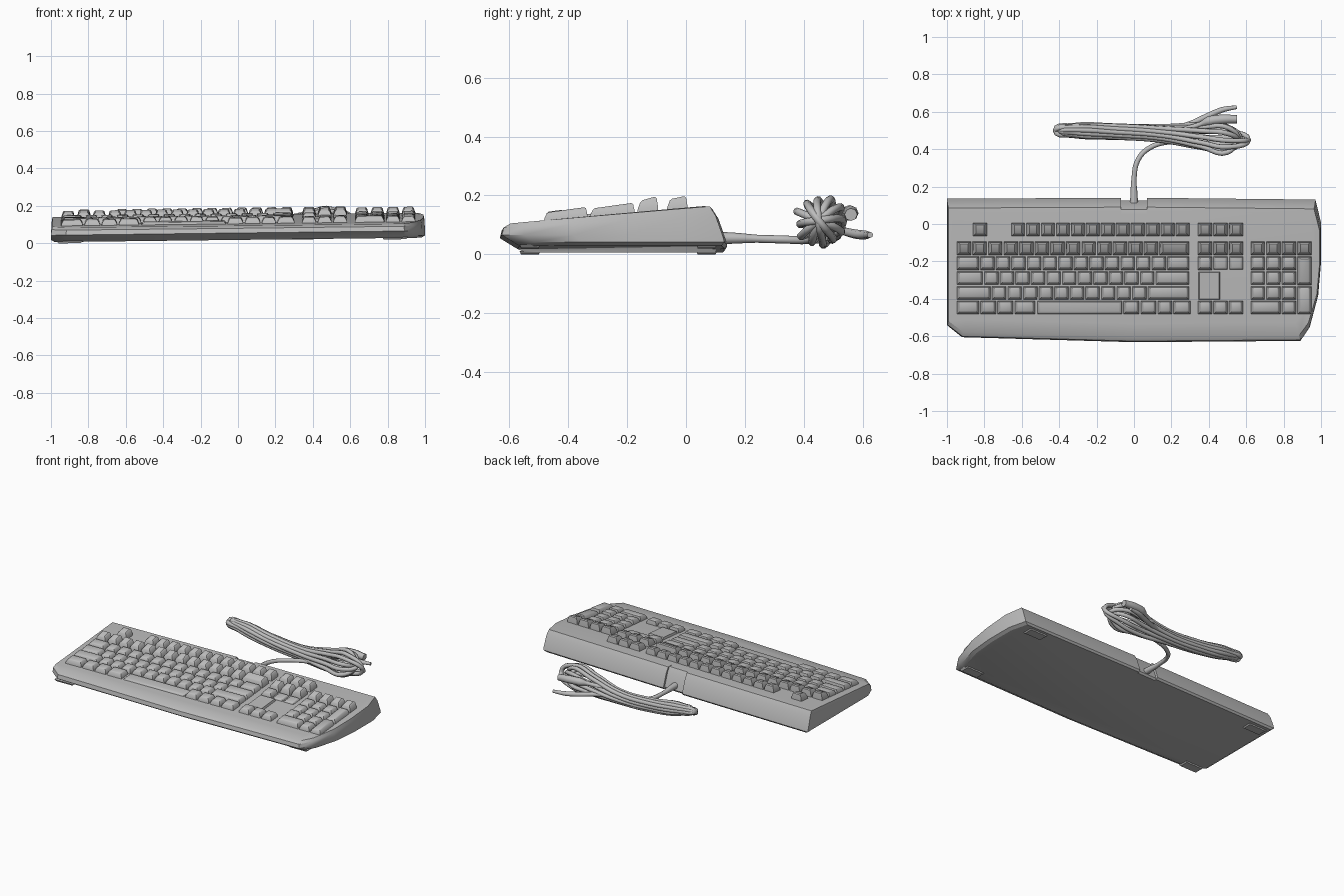
import bpy, bmesh, math, random
from mathutils import Vector

if "Cube" in bpy.data.objects:
    bpy.data.objects.remove(bpy.data.objects["Cube"])

random.seed(4)
grey = bpy.data.materials.new("mid_grey_plastic")
grey.diffuse_color = (0.5, 0.5, 0.5, 1)
grey.use_nodes = True
grey.node_tree.nodes["Principled BSDF"].inputs["Base Color"].default_value = grey.diffuse_color

ROLL = 0.012                      # the keyboard leans slightly: right end higher
def deck(y):                      # height of the sloping top plate
    return 0.10 + 0.089 * (y + 0.53)

def finish(name, bm, angle=35, roll=True):
    if roll:
        for v in bm.verts:
            v.co.z += ROLL * v.co.x
    bmesh.ops.recalc_face_normals(bm, faces=bm.faces)
    me = bpy.data.meshes.new(name)
    bm.to_mesh(me)
    bm.free()
    ob = bpy.data.objects.new(name, me)
    bpy.context.collection.objects.link(ob)
    me.materials.append(grey)
    bpy.ops.object.select_all(action='DESELECT')
    ob.select_set(True)
    bpy.context.view_layer.objects.active = ob
    bpy.ops.object.shade_smooth_by_angle(angle=math.radians(angle))
    return ob

def loft(bm, rings):
    """Skin a stack of point rings and cap both ends."""
    rows = [[bm.verts.new(p) for p in r] for r in rings]
    n = len(rows[0])
    for a, b in zip(rows, rows[1:]):
        for i in range(n):
            j = (i + 1) % n
            bm.faces.new((a[i], a[j], b[j], b[i]))
    bm.faces.new(rows[0])
    bm.faces.new(rows[-1])

def rect(x0, x1, y0, y1, zf):
    return [(x, y, zf(y)) for x, y in ((x0, y0), (x1, y0), (x1, y1), (x0, y1))]

# --- case: plan outline lofted through six levels
outline = [(-1, .135), (-1, -.54), (-.92, -.605), (0, -.632), (.89, -.625), (.94, -.55),
           (.985, -.38), (1, -.2), (1, 0), (.97, .13), (.07, .14), (.07, .125),
           (-.07, .125), (-.07, .14)]
# side inset, front shift, back shift, front z, back z
levels = [(.02, .06, -.01, .018, .018), (0, .04, 0, .03, .03), (0, 0, -.005, .055, .05),
          (.003, .006, -.03, .08, .12), (.008, .03, -.05, .094, .152),
          (.03, .10, -.075, deck(-.53), deck(.065))]
def level(inset, f, b, zf, zb):
    pts = []
    for x, y in outline:
        t = (y + .63) / .77
        pts.append((x * (1 - inset), y + f + (b - f) * t, zf + (zb - zf) * t))
    return pts
bm = bmesh.new()
loft(bm, [level(*l) for l in levels])
finish("keyboard_case", bm, 28)

# --- feet under the four corners
bm = bmesh.new()
for x in (-.9, .84):
    for y in (-.53, .07):
        loft(bm, [rect(x - .06, x + .06, y - .03, y + .03, lambda q: .011),
                  rect(x - .07, x + .07, y - .035, y + .035, lambda q: .022)])
finish("feet", bm)

# --- keys: tapered caps with a rounded shoulder
def add_key(bm, x0, x1, y0, y1, h, tilt=0.0):
    g = .004
    x0, x1, y0, y1 = x0 + g, x1 - g, y0 + g, y1 - g
    yc = (y0 + y1) / 2
    def up(k):
        return lambda y: deck(y) + h * k + tilt * (y - yc) * k
    loft(bm, [rect(x0, x1, y0, y1, lambda y: deck(y) - .004),
              rect(x0 + .002, x1 - .002, y0 + .002, y1 - .001, up(.3)),
              rect(x0 + .010, x1 - .010, y0 + .010, y1 - .005, up(.86)),
              rect(x0 + .017, x1 - .017, y0 + .017, y1 - .012, up(1))])

U, P = .0833, .079                 # key width unit, row pitch
LEFT, NAV, PAD = -.95, .338, .62
ROWS = {0: -.03, 1: -.13, 2: -.21, 3: -.29, 4: -.37, 5: -.447}
HEIGHT = {0: .041, 1: .042, 2: .029, 3: .026, 4: .03, 5: .03}
TILT = {0: .12, 1: .2, 2: .05, 3: .05, 4: .05, 5: .05}

def key_row(bm, row, x, widths, u=U, scale=1.0):
    y = ROWS[row]
    for w in widths:
        add_key(bm, x, x + w * u, y - P / 2, y + P / 2, HEIGHT[row] * scale, TILT[row])
        x += w * u

bm = bmesh.new()
key_row(bm, 0, -.865, [1])
key_row(bm, 0, -.66, [1] * 12, .08)
finish("function_keys", bm)

bm = bmesh.new()
key_row(bm, 1, LEFT, [1] * 13 + [2])
key_row(bm, 2, LEFT, [1.5] + [1] * 12 + [1.5])
key_row(bm, 3, LEFT, [1.75] + [1] * 11 + [2.25])
key_row(bm, 4, LEFT, [2.25] + [1] * 10 + [2.75])
key_row(bm, 5, LEFT, [1.5, 1.1, 1.1, 1.4])
key_row(bm, 5, -.06, [1.1, 1.1, 1.0, 1.2])
finish("letter_keys", bm)

bm = bmesh.new()
key_row(bm, 5, -.52, [.46], 1, .4)
finish("space_bar", bm)

bm = bmesh.new()
for row in (0, 1, 5):
    key_row(bm, row, NAV, [1] * 3)
key_row(bm, 2, NAV, [1])
key_row(bm, 2, NAV + U, [1] * 2, U, .45)
finish("navigation_keys", bm)

bm = bmesh.new()
key_row(bm, 1, PAD, [1] * 4)
for row in (2, 3, 4):
    key_row(bm, row, PAD, [1] * 3)
key_row(bm, 5, PAD, [2, 1])
for low, high in ((3, 2), (5, 4)):  # two tall keys on the right
    add_key(bm, PAD + 3 * U, PAD + 4 * U, ROWS[low] - P / 2, ROWS[high] + P / 2, .029, .05)
finish("number_pad_keys", bm)

# --- flat raised panel above the arrow keys
bm = bmesh.new()
loft(bm, [rect(.345, .46, -.405, -.255, lambda y: deck(y) - .003),
          rect(.35, .455, -.40, -.26, lambda y: deck(y) + .014)])
finish("arrow_panel", bm)

# --- cables
def cable(name, pts, radius=.0135, closed=False, radii=None):
    cu = bpy.data.curves.new(name, 'CURVE')
    cu.dimensions = '3D'
    cu.bevel_depth = radius
    cu.bevel_resolution = 2
    cu.resolution_u = 5
    cu.use_fill_caps = True
    sp = cu.splines.new('BEZIER')
    sp.bezier_points.add(len(pts) - 1)
    for i, (bp, p) in enumerate(zip(sp.bezier_points, pts)):
        bp.co = Vector(p)
        bp.handle_left_type = bp.handle_right_type = 'AUTO'
        bp.radius = radii[i] if radii else 1
    sp.use_cyclic_u = closed
    cu.materials.append(grey)
    ob = bpy.data.objects.new(name, cu)
    bpy.context.collection.objects.link(ob)
    bpy.ops.object.select_all(action='DESELECT')
    ob.select_set(True)
    bpy.context.view_layer.objects.active = ob
    bpy.ops.object.convert(target='MESH')
    bpy.ops.object.shade_smooth_by_angle(angle=math.radians(50))

cable("lead_cable", [(0, .11, .055), (0, .16, .055), (0, .24, .053), (.02, .34, .05),
                     (.08, .405, .048), (.2, .44, .06), (.33, .43, .08)],
      radii=[1.6, 1.4, 1, 1, 1, 1, 1])

# coiled bundle: long loops turned around a sagging axis
# x, axis y, axis z, half spread
spine = [(-.33, .50, .13, .03), (-.1, .495, .095, .036), (.15, .485, .082, .04),
         (.36, .465, .10, .068), (.5, .455, .113, .078)]
LOOPS = 6
for i in range(LOOPS):
    a = math.pi * i / LOOPS + .2
    end_r = random.uniform(.54, .62)
    end_l = random.uniform(-.425, -.38)
    def side(s, p):
        x, y, z, r = p
        q = a + x * .9            # slight twist along the bundle
        r *= random.uniform(.8, 1)
        return (x, y + s * r * math.cos(q), z + s * r * math.sin(q))
    pts = [(end_l, .5, .14)] + [side(1, p) for p in spine]
    pts += [(end_r, .45, .115)] + [side(-1, p) for p in reversed(spine)]
    cable("cable_loop_%d" % (i + 1), pts, closed=True)

# two plug ends sticking out of the bundle
cable("plug_lead", [(.12, .5, .09), (.28, .53, .08), (.4, .58, .068), (.47, .61, .066), (.55, .625, .066)],
      radii=[1, 1, 1.2, 1.1, .75])
cable("plug", [(.25, .50, .12), (.36, .535, .135), (.40, .55, .14), (.48, .56, .14), (.55, .56, .135)],
      radii=[1, 1, 1.9, 1.9, 1.6])
